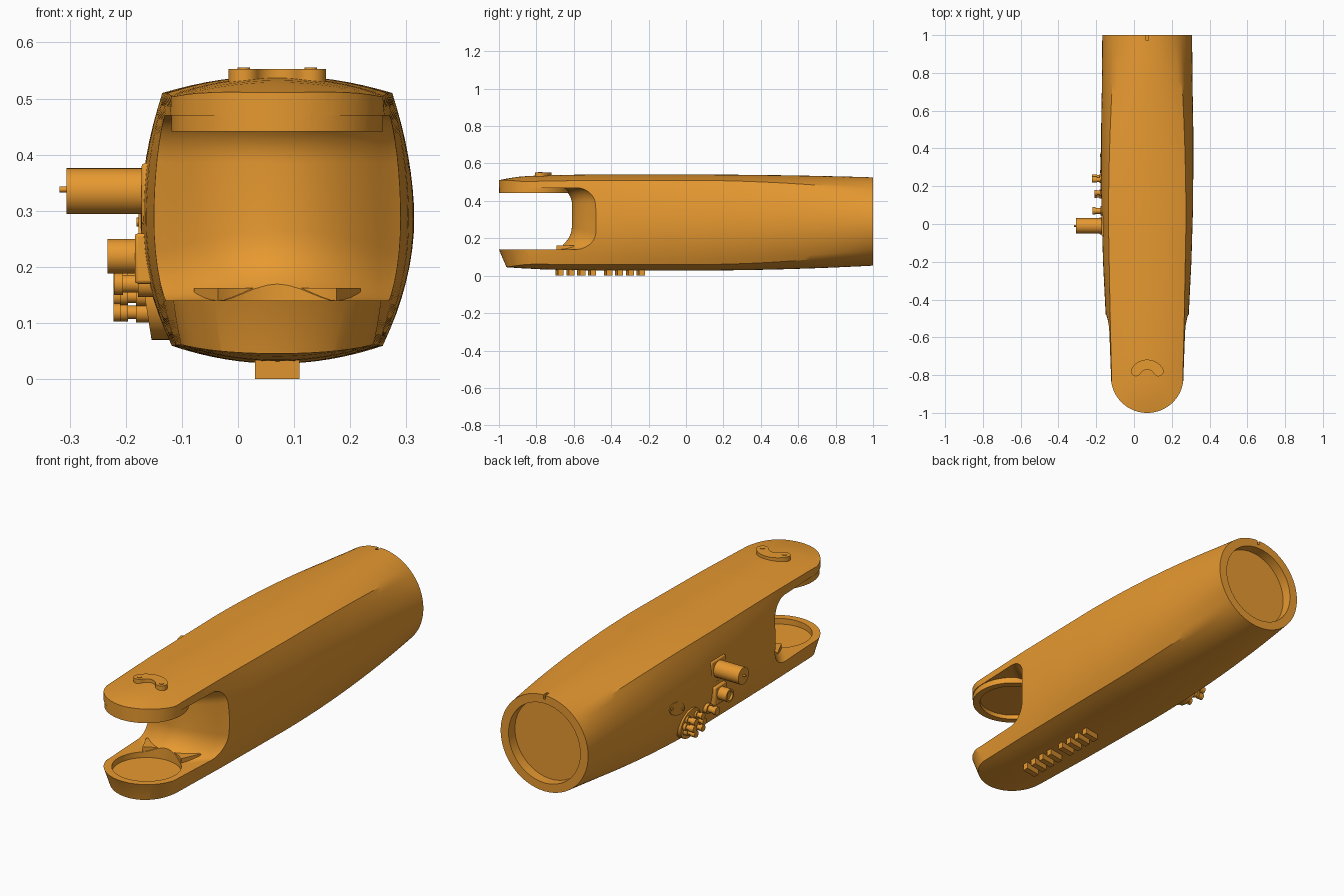
import bpy, bmesh, math
from mathutils import Vector

if "Cube" in bpy.data.objects:
    bpy.data.objects.remove(bpy.data.objects["Cube"])

CX, PY = 0.07, -0.81          # body centre line, fork pivot position
ORANGE = bpy.data.materials.new('orange_paint')
ORANGE.diffuse_color = (0.80, 0.32, 0.03, 1)
ORANGE.use_nodes = True
ORANGE.node_tree.nodes["Principled BSDF"].inputs["Base Color"].default_value = ORANGE.diffuse_color


def finish(bm, name):
    bmesh.ops.recalc_face_normals(bm, faces=bm.faces)
    me = bpy.data.meshes.new(name)
    bm.to_mesh(me)
    bm.free()
    me.materials.append(ORANGE)
    ob = bpy.data.objects.new(name, me)
    bpy.context.collection.objects.link(ob)
    smooth(ob)
    return ob


def smooth(ob):
    bpy.ops.object.select_all(action='DESELECT')
    ob.select_set(True)
    bpy.context.view_layer.objects.active = ob
    bpy.ops.object.shade_smooth_by_angle(angle=math.radians(30))


def loft(name, rings):
    """Skin closed rings of points and cap both ends."""
    bm = bmesh.new()
    vs = [[bm.verts.new(p) for p in r] for r in rings]
    n = len(vs[0])
    for a, b in zip(vs, vs[1:]):
        for i in range(n):
            j = (i + 1) % n
            bm.faces.new((a[i], a[j], b[j], b[i]))
    bm.faces.new(vs[0])
    bm.faces.new(vs[-1])
    return finish(bm, name)


def prism(name, outline, z0, z1):
    return loft(name, [[(x, y, z) for x, y in outline] for z in (z0, z1)])


def circle(cx, cy, r, n=64):
    return [(cx + r * math.cos(2 * math.pi * i / n), cy + r * math.sin(2 * math.pi * i / n)) for i in range(n)]


def side_turned(name, y, z, steps, n=32, squash=1.0, tilt=0.0, lean=0.0):
    """Turned part on the left side; steps are (radius, x) pairs."""
    c, s = math.cos(tilt), math.sin(tilt)
    rings = []
    for r, x in steps:
        pts = [(a * c - b * squash * s, a * s + b * squash * c) for a, b in circle(0, 0, r, n)]
        rings.append([(x - lean * v, y + u, z + v) for u, v in pts])
    return loft(name, rings)


def boolean(ob, cutter, op='DIFFERENCE'):
    m = ob.modifiers.new('bool', 'BOOLEAN')
    m.operation, m.object, m.solver = op, cutter, 'EXACT'
    bpy.context.view_layer.objects.active = ob
    bpy.ops.object.modifier_apply(modifier=m.name)
    bpy.data.objects.remove(cutter, do_unlink=True)


def interp(table, y):
    for (a, va), (b, vb) in zip(table, table[1:]):
        if y <= b:
            return va + (vb - va) * (y - a) / (b - a)
    return table[-1][1]


# Body: barrel cross-section morphing to a circle at the back
MID = [(-1, .187), (-.8, .199), (-.5, .219), (-.2, .234), (.1, .243), (.5, .246), (1, .239)]
TOPW = [(-1, .186), (-.8, .189), (-.5, .196), (0, .205), (1, .205)]
BOTW = [(-1, .168), (-.8, .172), (-.5, .181), (0, .188), (1, .188)]
TOPZ = [(-1.02, .507), (-.95, .521), (-.88, .531), (-.75, .538), (-.5, .541), (1, .541)]
BOTZ = [(-1.02, .050), (-.9, .041), (-.75, .033), (-.5, .028), (1, .027)]


def section(y, n=16):
    wm, wt, wb, zt, zb = (interp(t, y) for t in (MID, TOPW, BOTW, TOPZ, BOTZ))
    ct = interp([(-1.02, .497), (-.8, .505), (-.5, .510), (1, .510)], y)
    cb = interp([(-1.02, .062), (1, .057)], y)
    t = max(0, y) ** 2
    ring = []
    for side in range(4):
        for i in range(n):
            s = -1 + 2 * i / n
            q = 1 - s * s
            if side in (0, 2):
                d = 1 if side == 0 else -1
                s2 = s * d
                w = wt if s2 > 0 else wb
                x, z = d * (w + (wm - w) * q), (ct + cb) / 2 + s2 * (ct - cb) / 2
            elif side == 1:
                x, z = -s * wt, ct + (zt - ct) * q
            else:
                x, z = s * wb, cb + (zb - cb) * q
            a = math.radians(90 * side + 45 * s)
            x += t * (.238 * math.cos(a) - x)
            z += t * (.290 + .236 * math.sin(a) - z)
            ring.append((CX + x, y, z))
    return ring


body = loft('arm_body', [section(-1.02 + 2.02 * i / 48) for i in range(49)])

# Rounded nose, slanting back towards the bottom
nose = []
for z, k in ((-.05, .70), (.05, .80), (.14, 1), (.65, 1)):
    ring = [(CX + .192 * (.4 + .6 * k) * math.cos(a), PY + .19 * k * math.sin(a), z)
            for a in [math.pi + math.pi * i / 40 for i in range(41)]]
    nose.append(ring + [(CX + .3, 0, z), (CX + .3, 1.1, z), (CX - .3, 1.1, z), (CX - .3, 0, z)])
boolean(body, loft('nose_cutter', nose), 'INTERSECT')

# Fork slot with filleted corners and a bulging back wall
slot = []
quarter = [math.pi * k / 20 for k in range(11)]
for i in range(33):
    dx = -.32 + .02 * i
    bulge = max(0, 1 - (dx / .215) ** 2)
    back, r, rt = -.48 - .13 * bulge, .085 + .04 * bulge, .085
    prof = [(-1.2, .14)]
    prof += [(back - r + r * math.sin(a), .14 + r - r * math.cos(a)) for a in quarter]
    prof += [(back - rt + rt * math.cos(a), .47 - rt + rt * math.sin(a)) for a in quarter]
    prof += [(-1.2, .47)]
    slot.append([(CX + dx, y, z) for y, z in prof])
boolean(body, loft('slot_cutter', slot))

# Bearing boss, bearing pockets, end recess and key notch
boolean(body, prism('boss', circle(CX, PY, .1885, 80), .441, .496), 'UNION')
boolean(body, prism('lower_pocket', circle(CX, PY, .155), .112, .22))
boolean(body, prism('upper_pocket', circle(CX, PY, .155), .42, .462))
recess = [[(x, y, z) for x, z in circle(CX, .29, .195)] for y in (.95, 1.1)]
boolean(body, loft('end_recess', recess))
boolean(body, prism('key_notch', [(.064, .972), (.076, .972), (.076, 1.1), (.064, 1.1)], .505, .6))
smooth(body)

# Crescent stop behind the lower pocket, with a sloped outer rim
arc = [math.radians(48 + 84 * i / 20) for i in range(21)]
stop = [(CX + .158 * math.cos(a), PY + .158 * math.sin(a)) for a in arc]
prism('pivot_stop', stop + [(CX - .148, -.60), (CX - .06, -.60), (CX + .06, -.60), (CX + .148, -.60)], .13, .162)

# Kidney-shaped top cover with two screws
KY, KR, KW = -.814, .069, .027
arc = [math.radians(30 + 120 * i / 24) for i in range(25)]


def on_arc(r, a):
    return (CX + r * math.cos(a), KY + r * math.sin(a))


def round_end(a, start):
    x, y = on_arc(KR, a)
    return [(x + KW * math.cos(start + math.pi * i / 10), y + KW * math.sin(start + math.pi * i / 10))
            for i in range(1, 10)]


prism('top_cover', [on_arc(KR + KW, a) for a in arc] + round_end(arc[-1], arc[-1])
      + [on_arc(KR - KW, a) for a in reversed(arc)] + round_end(arc[0], arc[0] + math.pi), .51, .553)
for a in (arc[0], arc[-1]):
    prism('cover_screw', circle(*on_arc(KR, a), .011, 20), .53, .555)

# Large and medium side connectors on square flanges
for name, z, h, x0 in (('large_flange', .330, .055, -.172), ('medium_flange', .215, .045, -.184)):
    y = -.01
    sq = [(y - h, z - h), (y + h, z - h), (y + h, z + h), (y - h, z + h)]
    fl = loft(name, [[(x, a, b) for a, b in sq] for x in (-.12, x0)])
    bv = fl.modifiers.new('round', 'BEVEL')
    bv.width, bv.segments = .006, 2
side_turned('large_connector', -.01, .335, [(.041, -.15), (.041, -.306)], 40)
side_turned('connector_pin', -.01, .338, [(.005, -.30), (.005, -.318)], 16)
side_turned('medium_connector', -.01, .219, [(.031, -.15), (.031, -.233), (.022, -.233), (.022, -.222)])
side_turned('small_connector', .07, .170, [(.024, -.14), (.024, -.178), (.016, -.178), (.016, -.205),
                                           (.020, -.205), (.020, -.221)])

# Round manifold plate lying on the curved flank, with two rows of hose fittings
side_turned('manifold_plate', .20, .145, [(.075, -.10), (.075, -.166)], 48, lean=.16)
for y, reach in ((.165, -.210), (.235, -.222)):
    for z in (.119, .148, .178):
        yy = y + (.012 if z == .148 else 0) * (1 if y > .2 else -1)
        side_turned('hose_fitting', yy, z, [(.018, -.14), (.018, -.182), (.012, -.182), (.012, -.196),
                                            (.016, -.196), (.016, reach)], 20)

# Small oval access plate with screws
TILT = math.radians(20)
side_turned('access_plate', .32, .265, [(.062, -.15), (.062, -.177)], 40, .5, TILT)
for s in (-1, 1):
    side_turned('access_screw', .32 + s * .045 * math.cos(TILT), .265 + s * .045 * math.sin(TILT),
                [(.008, -.16), (.008, -.181)], 12)

# Raised ribs under the arm
for start in (-.68, -.42):
    for i in range(4):
        y = start + i * .058
        prism('underside_rib', [(.03, y - .018), (.11, y - .004), (.11, y + .026), (.03, y + .012)], 0, .05)
